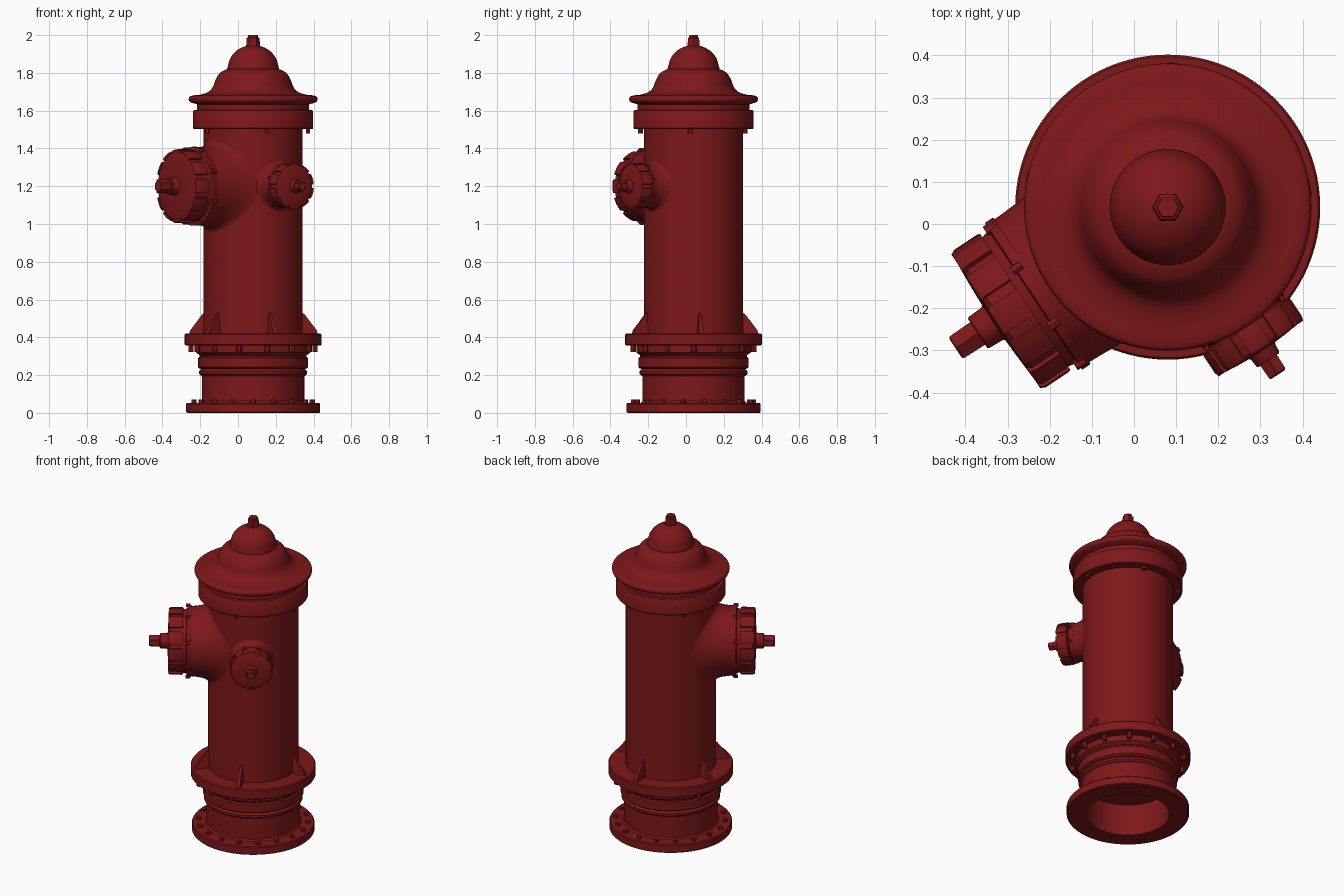
import bpy, bmesh
from math import sin, cos, pi, radians, sqrt
from mathutils import Matrix, Vector

if "Cube" in bpy.data.objects:
    bpy.data.objects.remove(bpy.data.objects["Cube"])

AXIS = Matrix.Translation((0.08, 0.04, 0))
red = bpy.data.materials.new("red_paint")
red.diffuse_color = (0.21, 0.009, 0.01, 1)
red.use_nodes = True
red.node_tree.nodes["Principled BSDF"].inputs["Base Color"].default_value = red.diffuse_color


def finish(name, bm, matrix):
    bmesh.ops.recalc_face_normals(bm, faces=bm.faces)
    me = bpy.data.meshes.new(name)
    bm.to_mesh(me)
    bm.free()
    ob = bpy.data.objects.new(name, me)
    ob.matrix_world = matrix
    me.materials.append(red)
    bpy.context.collection.objects.link(ob)
    return ob


def skin(bm, rings):
    for a, b in zip(rings, rings[1:]):
        n = len(a)
        for i in range(n):
            bm.faces.new((a[i], a[(i + 1) % n], b[(i + 1) % n], b[i]))


def revolve(name, profile, matrix=AXIS, segs=96):
    """Turn (radius, height) points around local z and cap both ends."""
    bm = bmesh.new()
    rings = [[bm.verts.new((r * cos(2 * pi * i / segs), r * sin(2 * pi * i / segs), z))
              for i in range(segs)] for r, z in profile]
    skin(bm, rings)
    bm.faces.new(rings[0])
    bm.faces.new(rings[-1])
    return finish(name, bm, matrix)


def bolt_ring(name, angles, ring_r, z0, z1, r, matrix=AXIS):
    bm = bmesh.new()
    for a in angles:
        m = Matrix.Translation((ring_r * cos(a), ring_r * sin(a), (z0 + z1) / 2)) @ Matrix.Rotation(a, 4, 'Z')
        bmesh.ops.create_cone(bm, cap_ends=True, segments=6, radius1=r, radius2=r,
                              depth=z1 - z0, matrix=m)
    return finish(name, bm, matrix)


def spaced(n, start=0.0):
    return [radians(start) + 2 * pi * i / n for i in range(n)]


def smooth_curve(points, steps=6):
    """Catmull-Rom through a few profile points."""
    p = [Vector(q) for q in points]
    p = [2 * p[0] - p[1]] + p + [2 * p[-1] - p[-2]]
    out = []
    for i in range(1, len(p) - 2):
        a, b, c, d = p[i - 1:i + 3]
        for k in range(steps):
            t = k / steps
            out.append(0.5 * (2 * b + (c - a) * t + (2 * a - 5 * b + 4 * c - d) * t * t
                              + (3 * b - a - 3 * c + d) * t ** 3))
    return [tuple(v) for v in out] + [tuple(p[-2])]


# Hollow foot with base flange and stacked rings
revolve("base", [(0.24, 0.2), (0.24, 0), (0.35, 0), (0.355, 0.005), (0.355, 0.047), (0.35, 0.053),
                 (0.28, 0.053), (0.271, 0.062), (0.271, 0.195), (0.28, 0.2), (0.286, 0.207),
                 (0.286, 0.22), (0.28, 0.227), (0.274, 0.232), (0.285, 0.236), (0.291, 0.242),
                 (0.291, 0.29), (0.283, 0.297), (0.283, 0.305), (0.303, 0.32), (0.303, 0.37)])
bolt_ring("base_bolts", spaced(18, 10), 0.318, 0.04, 0.07, 0.015)

# Ground flange with bolts underneath
revolve("barrel_flange", [(0.25, 0.357), (0.357, 0.357), (0.362, 0.362), (0.362, 0.414),
                          (0.357, 0.42), (0.25, 0.42)])
bolt_ring("barrel_flange_bolts", spaced(14, -90 + 13), 0.328, 0.322, 0.36, 0.015)

# Main barrel
revolve("barrel", [(0.262, 0.36), (0.262, 1.55)])

# Gussets on the flange (angles measured from the front)
bm = bmesh.new()
for a in (-45, 20, 97, 178, -102):
    rot = Matrix.Rotation(radians(a - 90), 4, 'Z')
    sides = [[bm.verts.new(rot @ Vector((r, w * s, z))) for r, z, w in
              ((0.25, 0.415, 0.014), (0.343, 0.415, 0.014), (0.338, 0.437, 0.012),
               (0.275, 0.52, 0.006), (0.25, 0.54, 0.005))] for s in (-1, 1)]
    skin(bm, sides)
    for s in sides:
        bm.faces.new(s)
finish("gussets", bm, AXIS)

# Top collar
revolve("collar", [(0.25, 1.502), (0.314, 1.502), (0.318, 1.507), (0.318, 1.596), (0.314, 1.602),
                   (0.297, 1.604), (0.297, 1.65)])
bolt_ring("collar_bolts", spaced(5, -75), 0.291, 1.48, 1.51, 0.013)

# Bonnet with flared brim
revolve("bonnet", [(0.28, 1.625), (0.3, 1.635), (0.33, 1.643)]
        + smooth_curve([(0.338, 1.65), (0.341, 1.66), (0.336, 1.674), (0.315, 1.681), (0.28, 1.685),
                        (0.24, 1.698), (0.215, 1.722), (0.198, 1.765), (0.178, 1.797),
                        (0.15, 1.815), (0.125, 1.822)]))

# Dome cap and operating nut
revolve("dome_cap", [(0.12, 1.812), (0.136, 1.816), (0.137, 1.825)]
        + smooth_curve([(0.135, 1.832), (0.122, 1.875), (0.098, 1.908), (0.068, 1.93),
                        (0.038, 1.942), (0.02, 1.944)]))
revolve("operating_nut", [(0.037, 1.935), (0.035, 1.97), (0.034, 1.985), (0.027, 1.988), (0.026, 2.0)], segs=6)


def outlet(name, angle, r, neck, cap, cap_r, tip, nut_r, lugs):
    """Outlet with blended neck, bolted ring, lugged cap and nut; local z points outward."""
    m = (AXIS @ Matrix.Translation((0, 0, 1.2)) @ Matrix.Rotation(radians(angle), 4, 'Z')
         @ Matrix.Rotation(pi / 2, 4, 'Y'))
    # neck blended into the barrel by a curve that follows the barrel surface
    bm = bmesh.new()
    segs, steps = 72, 10
    r1, r2, rb = r * 1.03, min(r * 1.25, 0.25), 0.261

    def on_barrel(rad, phi):
        return sqrt(rb ** 2 - (rad * sin(phi)) ** 2)

    rings = []
    for k in range(steps + 1):
        t, ring = k / steps, []
        for i in range(segs):
            phi = 2 * pi * i / segs
            rad = (1 - t) ** 2 * r + 2 * t * (1 - t) * r1 + t * t * r2
            h = (1 - t) ** 2 * neck + 2 * t * (1 - t) * on_barrel(r1, phi) + t * t * on_barrel(r2, phi)
            ring.append(bm.verts.new((rad * cos(phi), rad * sin(phi), h)))
        rings.append(ring)
    skin(bm, rings)
    finish(name + "_neck", bm, m)
    # retaining ring with small bolts
    e = 0.012
    revolve(name + "_ring", [(r * 0.9, neck - e), (r * 1.02, neck - e), (r * 1.03, neck - e + 0.004),
                             (r * 1.03, neck + e), (r * 0.93, neck + e + 0.003),
                             (r * 0.9, cap[0] + 0.01)], m, 72)
    bolt_ring(name + "_ring_bolts", spaced(8, 22), r * 1.02, neck - 0.005, neck + 0.022, r * 0.06, m)
    # cap with shallow lugs round the rim
    a, b = cap
    revolve(name + "_cap", [(cap_r * 0.9, a), (cap_r * 0.94, a + 0.006), (cap_r * 0.94, b - 0.012),
                            (cap_r * 0.9, b - 0.003), (cap_r * 0.84, b), (cap_r * 0.5, b + 0.004),
                            (nut_r * 1.3, b + 0.006)], m, 72)
    bm = bmesh.new()
    half = pi / lugs * 0.72
    for c in spaced(lugs):
        sect = []
        for k in range(5):
            p = c - half + 2 * half * k / 4
            sect.append([bm.verts.new((q * cap_r * cos(p), q * cap_r * sin(p), z)) for q, z in
                         ((0.9, a + 0.004), (0.99, a + 0.004), (1, a + 0.012), (1, b - 0.012),
                          (0.97, b), (0.9, b))])
        skin(bm, sect)
        bm.faces.new(sect[0])
        bm.faces.new(sect[-1])
    finish(name + "_cap_lugs", bm, m)
    # boss and nut
    mid = b + (tip - b) * 0.45
    revolve(name + "_boss", [(nut_r * 1.6, b - 0.005), (nut_r * 1.35, b + 0.012),
                             (nut_r * 1.3, mid - 0.004), (nut_r * 1.2, mid)], m, 32)
    revolve(name + "_nut", [(nut_r * 1.1, mid - 0.01), (nut_r * 1.05, tip - 0.004),
                            (nut_r * 0.9, tip)], m, 6)


# Large and small outlets, a quarter turn apart
outlet("large_outlet", -146.4, 0.203, 0.37, (0.402, 0.49), 0.196, 0.605, 0.034, 12)
outlet("small_outlet", -56.6, 0.112, 0.315, (0.335, 0.402), 0.124, 0.476, 0.025, 10)

# Smooth shading with sharp edges kept
for ob in bpy.data.objects:
    ob.select_set(True)
    bpy.context.view_layer.objects.active = ob
bpy.ops.object.shade_smooth_by_angle(angle=radians(35))
